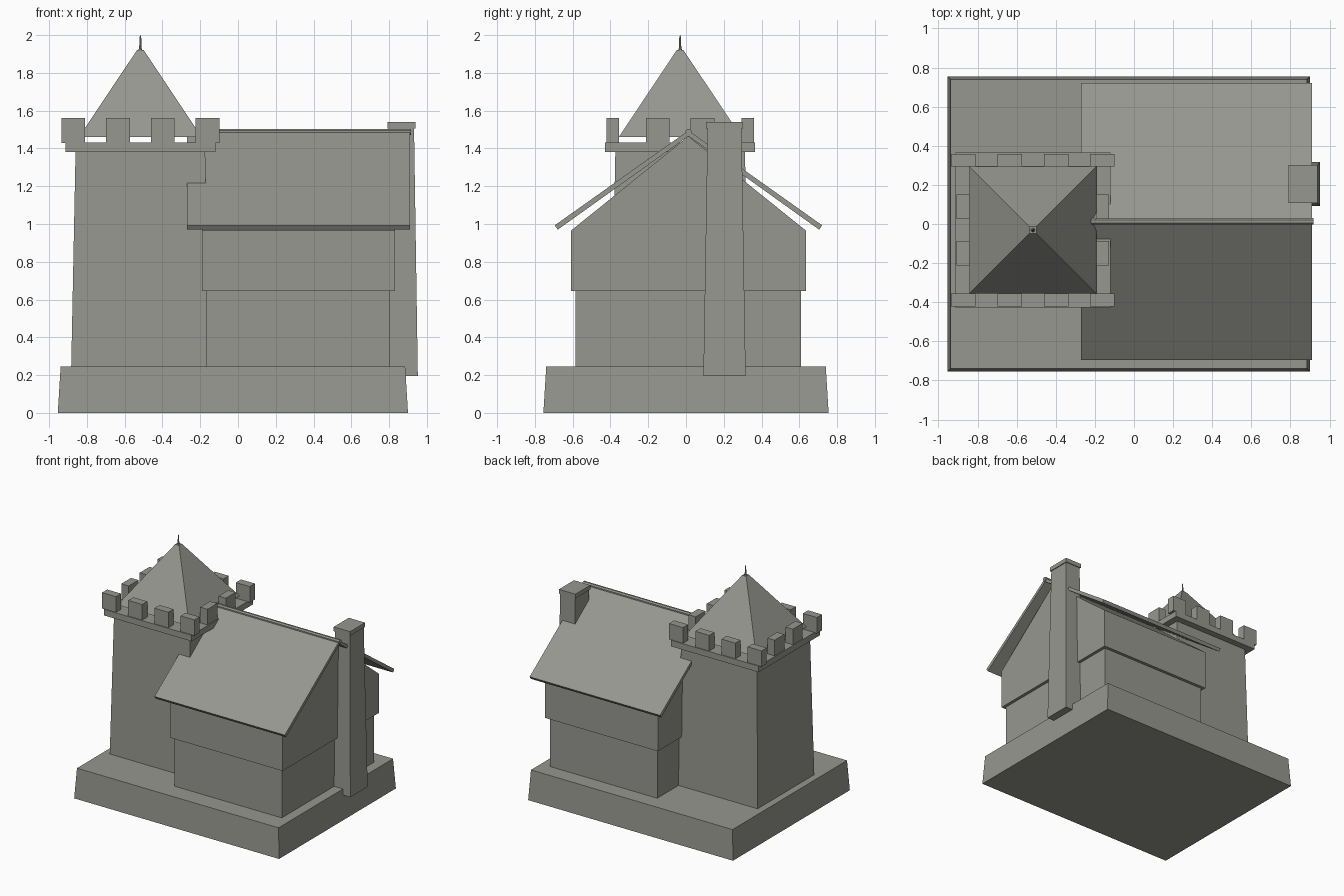
import bpy
import math

cube = bpy.data.objects.get("Cube")
if cube:
    bpy.data.objects.remove(cube, do_unlink=True)

stone = bpy.data.materials.new("warm_grey_stone")
stone.use_nodes = True
GREY = (0.31, 0.31, 0.28, 1)
stone.diffuse_color = GREY
stone.node_tree.nodes["Principled BSDF"].inputs["Base Color"].default_value = GREY


def add_mesh(name, verts, faces):
    mesh = bpy.data.meshes.new(name)
    mesh.from_pydata(verts, [], faces)
    mesh.materials.append(stone)
    obj = bpy.data.objects.new(name, mesh)
    bpy.context.collection.objects.link(obj)
    return obj


def loft(name, rings):
    """Join rings of equal length into a closed solid."""
    n = len(rings[0])
    faces = [tuple(reversed(range(n)))]
    for r in range(len(rings) - 1):
        for i in range(n):
            a, b = r * n + i, r * n + (i + 1) % n
            faces.append((a, b, b + n, a + n))
    faces.append(tuple(range((len(rings) - 1) * n, len(rings) * n)))
    return add_mesh(name, [v for ring in rings for v in ring], faces)


def block(name, centre, levels):
    """Rectangular solid; each level is (half width, half depth, z)."""
    cx, cy = centre
    return loft(name, [[(cx - w, cy - d, z), (cx + w, cy - d, z),
                        (cx + w, cy + d, z), (cx - w, cy + d, z)]
                       for w, d, z in levels])


def extrude_x(name, profile, x0, x1):
    """Extrude a counter-clockwise (y, z) profile along x."""
    return loft(name, [[(x, y, z) for y, z in profile] for x in (x0, x1)])


# Sloping plinth
block("plinth", (-0.027, 0), [(0.927, 0.755, 0), (0.912, 0.74, 0.245)])

# House: ground floor, overhanging upper floor and gable
HOUSE_Y = 0.013
block("ground_floor", (0.319, HOUSE_Y), [(0.486, 0.597, 0.24), (0.486, 0.597, 0.645)])
block("upper_floor", (0.32, HOUSE_Y), [(0.51, 0.622, 0.645), (0.51, 0.622, 0.965)])
extrude_x("gable", [(HOUSE_Y - 0.622, 0.965), (HOUSE_Y + 0.622, 0.965),
                    (HOUSE_Y, 1.465)], -0.19, 0.83)

# Two roof slabs and the ridge pole
for side, name in ((-1, "front_roof"), (1, "back_roof")):
    profile = [(0, 1.465), (0.692, 0.97), (0.708, 0.993), (0, 1.495)]
    profile = [(HOUSE_Y + side * y, z) for y, z in profile]
    if side < 0:
        profile.reverse()
    extrude_x(name, profile, -0.27, 0.91)
pole = [(HOUSE_Y + 0.018 * math.cos(math.tau * (i + 0.5) / 8),
         1.487 + 0.018 * math.sin(math.tau * (i + 0.5) / 8)) for i in range(8)]
extrude_x("ridge_pole", pole, -0.27, 0.917)

# Chimney with cap
block("chimney", (0.865, 0.204), [(0.087, 0.112, 0.195), (0.067, 0.09, 1.505)])
block("chimney_cap", (0.865, 0.204), [(0.074, 0.097, 1.505), (0.074, 0.097, 1.54)])

# Tapered tower and parapet slab
TOWER = (-0.517, -0.031)
block("tower", TOWER, [(0.366, 0.366, 0.24), (0.343, 0.343, 1.385)])
block("parapet", TOWER, [(0.397, 0.397, 1.382), (0.397, 0.397, 1.432)])

# Battlements: four per row front and back, two more on each side
PITCH = 0.237
for i in range(4):
    along = (i - 1.5) * PITCH
    for side, word in ((-1, "front"), (1, "back")):
        block(f"{word}_merlon_{i + 1}",
              (TOWER[0] + along, TOWER[1] + side * 0.357),
              [(0.063, 0.033, 1.43), (0.063, 0.033, 1.56)])
    if i in (1, 2):
        for side, word in ((-1, "right"), (1, "left")):
            block(f"{word}_merlon_{i}",
                  (TOWER[0] + side * 0.357, TOWER[1] + along),
                  [(0.033, 0.063, 1.43), (0.033, 0.063, 1.56)])

# Spire and finial
block("spire", TOWER, [(0.325, 0.325, 1.46), (0.018, 0.018, 1.92)])
rings = []
for radius, z in ((0.012, 1.915), (0.006, 1.935), (0.005, 1.985), (0.001, 2.0)):
    rings.append([(TOWER[0] + radius * math.cos(math.tau * i / 8),
                   TOWER[1] + radius * math.sin(math.tau * i / 8), z)
                  for i in range(8)])
loft("finial", rings)
